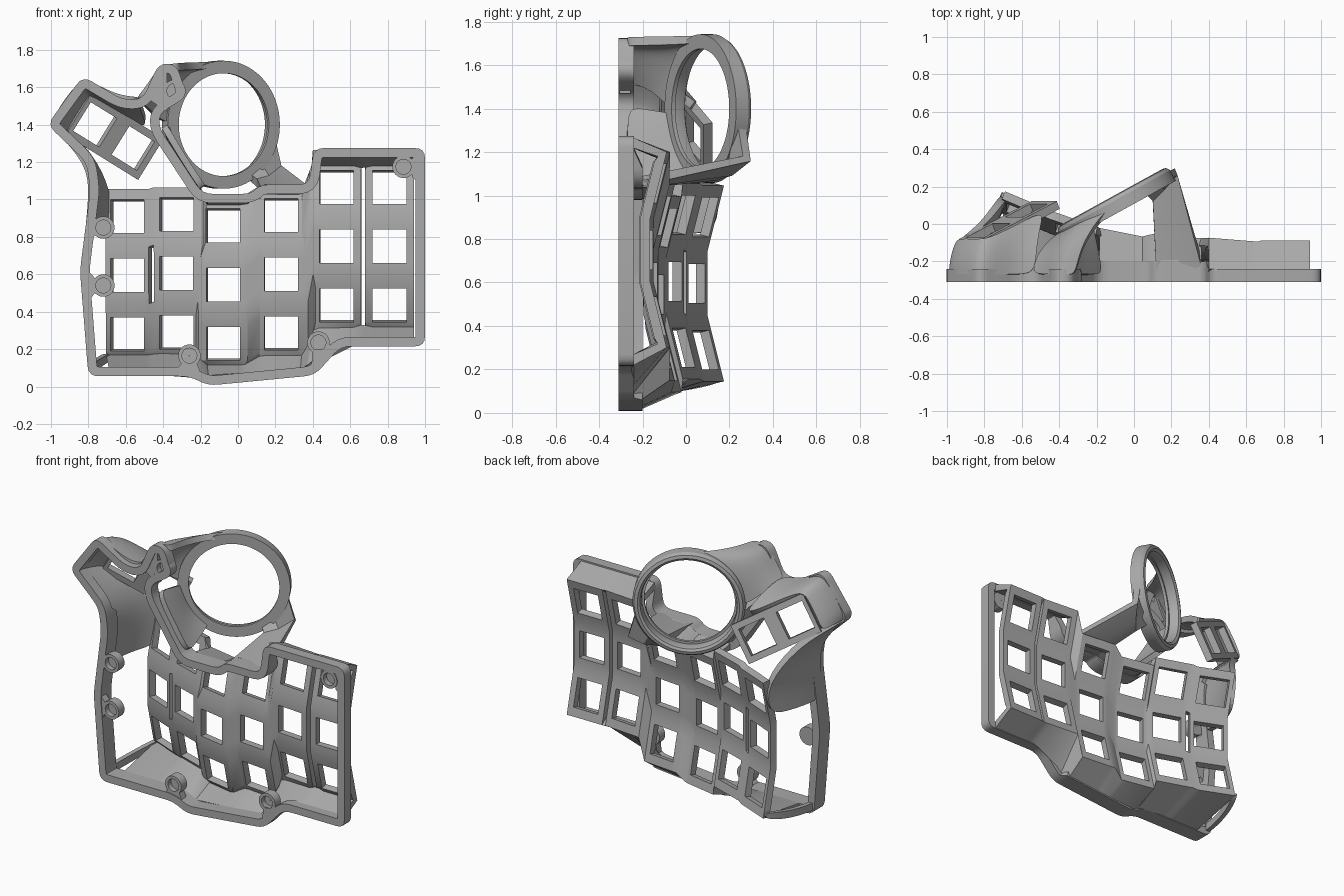
import bpy, bmesh, math
from mathutils import Vector

cube = bpy.data.objects.get("Cube")
if cube:
    bpy.data.objects.remove(cube)

grey = bpy.data.materials.new("plain grey")
grey.use_nodes = True
COLOR = (0.4, 0.4, 0.4, 1)
grey.diffuse_color = COLOR
grey.node_tree.nodes["Principled BSDF"].inputs["Base Color"].default_value = COLOR

FRONT, RIM = -0.31, -0.24


def finish(name, bm, thick=0, offset=0, subdivide=0, even=False):
    mesh = bpy.data.meshes.new(name)
    bm.to_mesh(mesh)
    bm.free()
    ob = bpy.data.objects.new(name, mesh)
    bpy.context.collection.objects.link(ob)
    mesh.materials.append(grey)
    if subdivide:
        sub = ob.modifiers.new("smooth", 'SUBSURF')
        sub.levels = sub.render_levels = subdivide
    if thick:
        sol = ob.modifiers.new("shell", 'SOLIDIFY')
        sol.thickness, sol.offset, sol.use_even_offset = thick, offset, even
    bpy.ops.object.select_all(action='DESELECT')
    ob.select_set(True)
    bpy.context.view_layer.objects.active = ob
    bpy.ops.object.convert(target='MESH')
    bpy.ops.object.shade_smooth_by_angle(angle=math.radians(30))
    return ob


def sheet(name, rows, thick, offset=0, subdivide=0, closed=False, skip=lambda i, j: False):
    """Quad sheet through rows of points, thickened into a shell."""
    bm = bmesh.new()
    vs = [[bm.verts.new(p) for p in row] for row in rows]
    n = len(rows[0])
    for i in range(len(rows) - 1):
        for j in range(n if closed else n - 1):
            if not skip(i, j):
                k = (j + 1) % n
                bm.faces.new((vs[i][j], vs[i][k], vs[i + 1][k], vs[i + 1][j]))
    loose = [v for v in bm.verts if not v.link_faces]
    bmesh.ops.delete(bm, geom=loose, context='VERTS')
    return finish(name, bm, thick, offset, subdivide, closed)


def skin(name, low, high, thick=0.04, bulge=0.25):
    """Curved wall between two edges, bulging outwards."""
    rows = [low]
    for s in (0.35, 0.75):
        t = s - bulge
        rows.append([(a[0] + (b[0] - a[0]) * t, a[1] + (b[1] - a[1]) * s,
                      a[2] + (b[2] - a[2]) * t) for a, b in zip(low, high)])
    return sheet(name, rows + [high], thick, 0, 2)


def lathe(name, profile, place, steps):
    """Closed profile of (radius, height) turned around an axis."""
    bm = bmesh.new()
    vs = [[bm.verts.new(place(r, h, math.tau * k / steps)) for k in range(steps)] for r, h in profile]
    for i, b in enumerate(vs):
        a = vs[i - 1]
        for j in range(steps):
            k = (j + 1) % steps
            bm.faces.new((a[j], a[k], b[k], b[j]))
    bmesh.ops.recalc_face_normals(bm, faces=bm.faces)
    return finish(name, bm)


def rounded(points, radius):
    out = []
    for i, p in enumerate(points):
        p, a, b = Vector(p), Vector(points[i - 1]), Vector(points[(i + 1) % len(points)])
        a = p + (a - p).normalized() * min(radius, (a - p).length * 0.45)
        b = p + (b - p).normalized() * min(radius, (b - p).length * 0.45)
        for t in (0, 0.25, 0.5, 0.75, 1):
            out.append(a * (1 - t) ** 2 + p * 2 * t * (1 - t) + b * t * t)
    return out


def lerp(table, x):
    for (x0, z0), (x1, z1) in zip(table, table[1:]):
        if x <= x1:
            return z0 + (z1 - z0) * (x - x0) / (x1 - x0)
    return table[-1][1]


def rim_back(x, z):
    """The rim is deeper below the steep columns."""
    return -0.2 if x < 0.4 and z < 1.15 else RIM


# Base rim that follows the whole outline
outline = [(-0.8, 0.055), (-0.26, 0.055), (-0.16, 0.005), (0.41, 0.06), (0.55, 0.215), (1, 0.215),
           (1, 1.275), (0.405, 1.275), (0.38, 1.08), (0.12, 1.08), (0.07, 1.03), (-0.19, 1.03),
           (-0.42, 1.38), (-0.42, 1.46), (-0.27, 1.55), (-0.33, 1.725), (-0.425, 1.725),
           (-0.51, 1.535), (-0.62, 1.535), (-0.83, 1.66), (-1.02, 1.4), (-0.81, 1.2),
           (-0.79, 1.05), (-0.845, 0.62)]
loop = rounded(outline, 0.055)
sheet("base_rim", [[(p.x, FRONT, p.y) for p in loop],
                   [(p.x, rim_back(p.x, p.y), p.y) for p in loop]], 0.05, 1, closed=True)

# Key deck: six bent columns, each (centre x, half width, centre z, depth, tilt)
columns = [(-0.575, 0.115, 0.595, 0.05, 0.42), (-0.315, 0.12, 0.605, -0.05, 0.34),
           (-0.07, 0.115, 0.545, -0.12, 0.2), (0.235, 0.125, 0.6, -0.14, 0.1),
           (0.53, 0.13, 0.75, -0.16, 0.08), (0.81, 0.13, 0.75, -0.165, 0)]
HOLE, PITCH, BEND, END = 0.09, 0.305, 0.145, 0.45
steps = sorted(s * v for s in (-1, 1) for v in (HOLE, BEND, PITCH - HOLE, PITCH + HOLE, END))


def deck_point(col, u, v):
    x, w, z, y, tilt = col
    return (x + u, y - u * tilt + max(0, abs(v) - BEND) * 0.25, z + v)


bottom = [(-0.85, 0.06), (-0.26, 0.06), (-0.15, 0.015), (0.37, 0.065), (0.54, 0.22), (1, 0.22)]
top = [(-0.2, 1.03), (0.07, 1.03), (0.12, 1.08), (0.36, 1.08), (0.4, 1.265), (1, 1.265)]
across = [(c, u) for c in columns for u in (-c[1], -HOLE, HOLE, c[1])]
rows = [[deck_point(c, u, v) for c, u in across] for v in steps]
rows.insert(0, [(c[0] + u, rim_back(c[0] + u, 0), lerp(bottom, c[0] + u)) for c, u in across])
rows.append([(c[0] + u, rim_back(c[0] + u, 1), lerp(top, max(c[0] + u, -0.2))) for c, u in across])


def deck_gap(i, j):
    hole = j % 4 == 1 and i in (2, 5, 8)
    last_slit = j == 19 and 0 < i < 10
    left_slit = j == 3 and 4 <= i <= 6
    open_top = i == 10 and (j < 8 or j == 15)
    return hole or last_slit or left_slit or open_top


sheet("key_deck", rows, 0.045, 1, skip=deck_gap)

# Thumb key plate with two openings
d, e = Vector((0.776, 0.407, -0.481)), Vector((0.526, 0, 0.85))
centre = Vector((-0.675, 0.02, 1.345))
thumb = [[centre + d * a + e * b for a in (-0.25, -0.225, -0.045, 0.04, 0.215, 0.25)]
         for b in (-0.13, -HOLE, HOLE, 0.13)]
sheet("thumb_plate", thumb, 0.045, 1, skip=lambda i, j: i == 1 and j in (1, 3))

# Tilted ring holder
ring_centre = Vector((-0.1, 0.11, 1.4))
axis_u, axis_n = Vector((0.876, 0.482, 0)), Vector((-0.482, 0.876, 0))


def ring_point(r, h, a):
    return ring_centre + axis_u * r * math.cos(a) + Vector((0, 0, r * math.sin(a))) + axis_n * h


lathe("ring_holder", [(0.275, -0.05), (0.342, -0.05), (0.342, 0.015), (0.33, 0.035), (0.31, 0.04),
                      (0.295, 0.03), (0.29, 0.01), (0.29, -0.03), (0.275, -0.03)], ring_point, 96)


def on_ring(degrees):
    return tuple(ring_point(0.322, -0.01, math.radians(degrees)))


def at_rim(points):
    return [(x, RIM - 0.03, z) for x, z in points]


# Outer skin: side band, thumb housing and shoulder up to the ring
side = at_rim([(-0.8, 0.82), (-0.775, 1.03), (-0.79, 1.2), (-0.97, 1.39)])
skin("side_band", side, [(-0.69, 0.13, 0.83), (-0.69, 0.16, 1.04),
                         (-0.8, 0.0, 1.25), (-0.93, -0.09, 1.36)])
house = at_rim([(-0.97, 1.39), (-0.97, 1.44), (-0.85, 1.61), (-0.8, 1.62), (-0.65, 1.535), (-0.53, 1.53)])
skin("thumb_housing", house, [(-0.93, -0.09, 1.36), (-0.9, -0.09, 1.43), (-0.82, -0.09, 1.55),
                              (-0.79, -0.09, 1.57), (-0.61, 0.0, 1.46), (-0.48, 0.06, 1.39)])
shoulder = at_rim([(-0.53, 1.53), (-0.47, 1.6), (-0.41, 1.7), (-0.35, 1.705), (-0.31, 1.71)])
skin("ring_shoulder", shoulder, [on_ring(a) for a in (182, 158, 135, 115, 88)])
skin("corner_wall", at_rim([(-0.78, 0.08), (-0.78, 0.13)]),
     [deck_point(columns[0], -0.115, v) for v in (-END, -0.41)], 0.03)

# Web and strut that carry the ring from the rim
skin("ring_web", at_rim([(-0.4, 1.4), (-0.31, 1.25), (-0.24, 1.14), (-0.18, 1.05)]),
     [on_ring(a) for a in (185, 205, 222, 240)], 0.035, 0)
sheet("ring_strut", [[(0.12, RIM, 1.05), (0.25, RIM, 1.05), (0.37, RIM, 1.06)],
                     [(0.1, 0.13, 1.09), (0.165, 0.2, 1.11), (0.225, 0.28, 1.17)],
                     [on_ring(-58), on_ring(-42), on_ring(-10)]], 0.045)

# Screw bosses with blind holes
bosses = [(-0.34, 1.58), (-0.72, 0.85), (-0.72, 0.54), (-0.26, 0.165), (0.43, 0.235), (0.885, 1.175)]
for n, (bx, bz) in enumerate(bosses):
    lathe("screw_boss_%d" % n,
          [(0.001, -0.275), (0.04, -0.275), (0.04, FRONT), (0.06, FRONT), (0.06, -0.25), (0.001, -0.25)],
          lambda r, h, a: (bx + r * math.cos(a), h, bz + r * math.sin(a)), 32)

# Flat gussets tying the bosses to the rim: corners (x, z) of each
gussets = [((-0.47, 1.53), (-0.38, 1.47), (-0.38, 1.69), (-0.41, 1.69)),
           ((-0.8, 0.75), (-0.765, 0.81), (-0.765, 0.89), (-0.78, 0.95)),
           ((-0.81, 0.44), (-0.765, 0.5), (-0.765, 0.58), (-0.82, 0.64)),
           ((-0.34, 0.08), (-0.19, 0.05), (-0.22, 0.125), (-0.3, 0.125)),
           ((0.39, 0.08), (0.54, 0.23), (0.46, 0.2), (0.4, 0.2)),
           ((0.93, 1.12), (0.98, 1.08), (0.98, 1.25), (0.93, 1.22))]
for n, corners in enumerate(gussets):
    a, b, c, f = [(x, FRONT + 0.005, z) for x, z in corners]
    sheet("boss_gusset_%d" % n, [[a, b], [f, c]], 0.05, -1)
